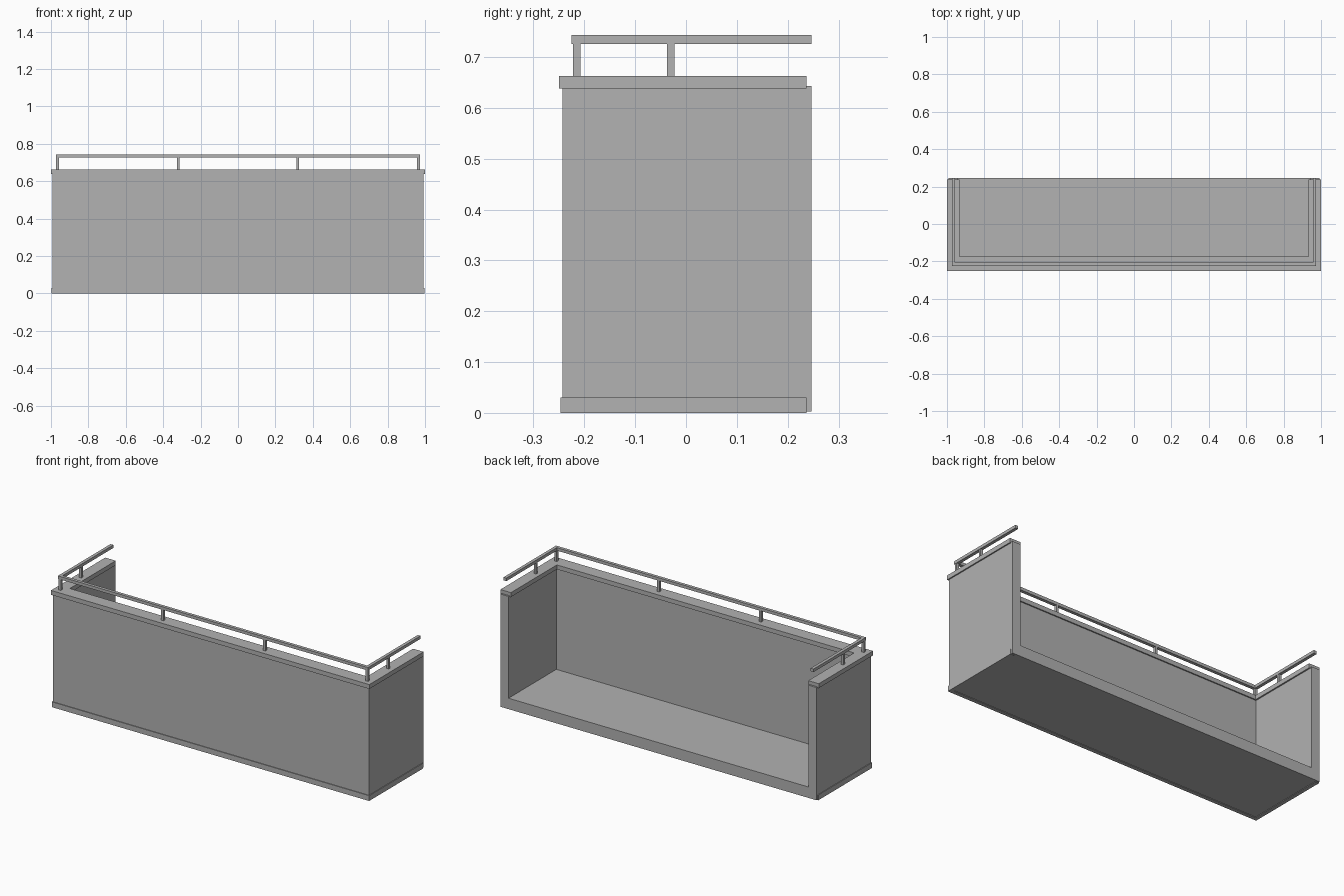
import bpy
import bmesh

# Remove the default cube
cube = bpy.data.objects.get("Cube")
if cube:
    bpy.data.objects.remove(cube, do_unlink=True)

# Single plain stone grey
GREY = (0.445, 0.445, 0.445, 1.0)
grey = bpy.data.materials.new("plain grey")
grey.use_nodes = True
grey.diffuse_color = GREY
grey.node_tree.nodes["Principled BSDF"].inputs["Base Color"].default_value = GREY


def prism(name, outline, z0, z1):
    """Extrude a plan outline from z0 up to z1."""
    bm = bmesh.new()
    base = bm.faces.new([bm.verts.new((x, y, z0)) for x, y in outline])
    top = bmesh.ops.extrude_face_region(bm, geom=[base])["geom"]
    verts = [g for g in top if isinstance(g, bmesh.types.BMVert)]
    bmesh.ops.translate(bm, verts=verts, vec=(0, 0, z1 - z0))
    bmesh.ops.recalc_face_normals(bm, faces=bm.faces)
    mesh = bpy.data.meshes.new(name)
    bm.to_mesh(mesh)
    bm.free()
    mesh.materials.append(grey)
    obj = bpy.data.objects.new(name, mesh)
    bpy.context.collection.objects.link(obj)
    return obj


def box(name, x0, x1, y0, y1, z0, z1):
    return prism(name, [(x0, y0), (x1, y0), (x1, y1), (x0, y1)], z0, z1)


def u_shape(name, xo, xi, yo, yi, back, z0, z1):
    """U in plan, open at the back: outer/inner half width, outer/inner front."""
    outline = [(-xo, back), (-xo, yo), (xo, yo), (xo, back),
               (xi, back), (xi, yi), (-xi, yi), (-xi, back)]
    return prism(name, outline, z0, z1)


FLOOR = 0.065

# Parapet walls, standing on a full floor slab
u_shape("parapet_walls", 0.993, 0.942, -0.243, -0.182, 0.247, FLOOR, 0.643)
box("floor_slab", -0.993, 0.993, -0.243, 0.247, 0.003, FLOOR)

# Trim bands stop slightly short of the back
u_shape("base_trim", 0.997, 0.975, -0.247, -0.225, 0.237, 0.0, 0.03)
u_shape("coping", 1.0, 0.934, -0.25, -0.175, 0.237, 0.638, 0.663)

# Handrail and its posts
u_shape("handrail", 0.974, 0.956, -0.225, -0.207, 0.247, 0.726, 0.743)
R = 0.0073
posts = [(s * x, y) for s in (-1, 1)
         for x, y in ((0.965, -0.215), (0.32, -0.215), (0.965, -0.03))]
for i, (x, y) in enumerate(posts):
    box(f"rail_post_{i + 1}", x - R, x + R, y - R, y + R, 0.663, 0.726)
